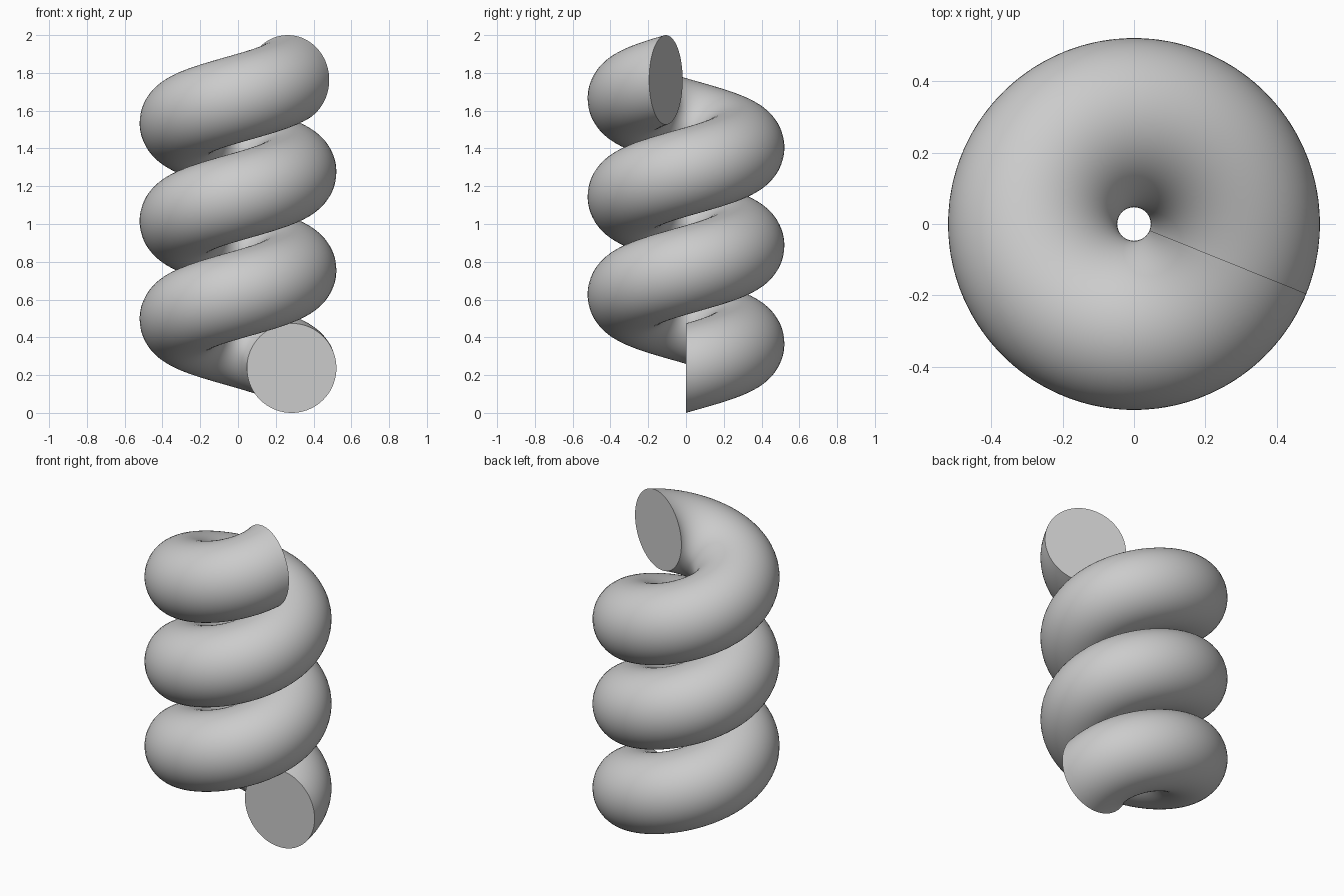
import bpy
import bmesh
import math
from mathutils import Matrix

cube = bpy.data.objects.get("Cube")
if cube:
    bpy.data.objects.remove(cube, do_unlink=True)

TUBE = 0.237                       # radius of the round section
COIL = 0.284                       # radius of the centre line
SWEEP = math.radians(3 * 360 - 22)  # not quite three turns
RISE = 2 - 2 * TUBE                # climb of the centre line
STEPS = 192

# Plain grey material
grey = bpy.data.materials.new("grey")
grey.use_nodes = True
colour = (0.6, 0.6, 0.6, 1)
grey.diffuse_color = colour
grey.node_tree.nodes["Principled BSDF"].inputs["Base Color"].default_value = colour

# Upright circular section, swept round and up the z axis
bm = bmesh.new()
place = Matrix.Translation((COIL, 0, TUBE)) @ Matrix.Rotation(math.pi / 2, 4, "X")
bmesh.ops.create_circle(bm, segments=72, radius=TUBE, matrix=place)
bmesh.ops.spin(bm, geom=bm.verts[:] + bm.edges[:], cent=(0, 0, 0), axis=(0, 0, 1),
               dvec=(0, 0, RISE / STEPS), angle=SWEEP, steps=STEPS)

# Flat end caps
bmesh.ops.holes_fill(bm, edges=[e for e in bm.edges if e.is_boundary], sides=0)
bmesh.ops.recalc_face_normals(bm, faces=bm.faces[:])

mesh = bpy.data.meshes.new("coil")
bm.to_mesh(mesh)
bm.free()
mesh.materials.append(grey)
coil = bpy.data.objects.new("coil", mesh)
bpy.context.collection.objects.link(coil)

bpy.ops.object.select_all(action="DESELECT")
coil.select_set(True)
bpy.context.view_layer.objects.active = coil
bpy.ops.object.shade_smooth_by_angle(angle=math.radians(35))
